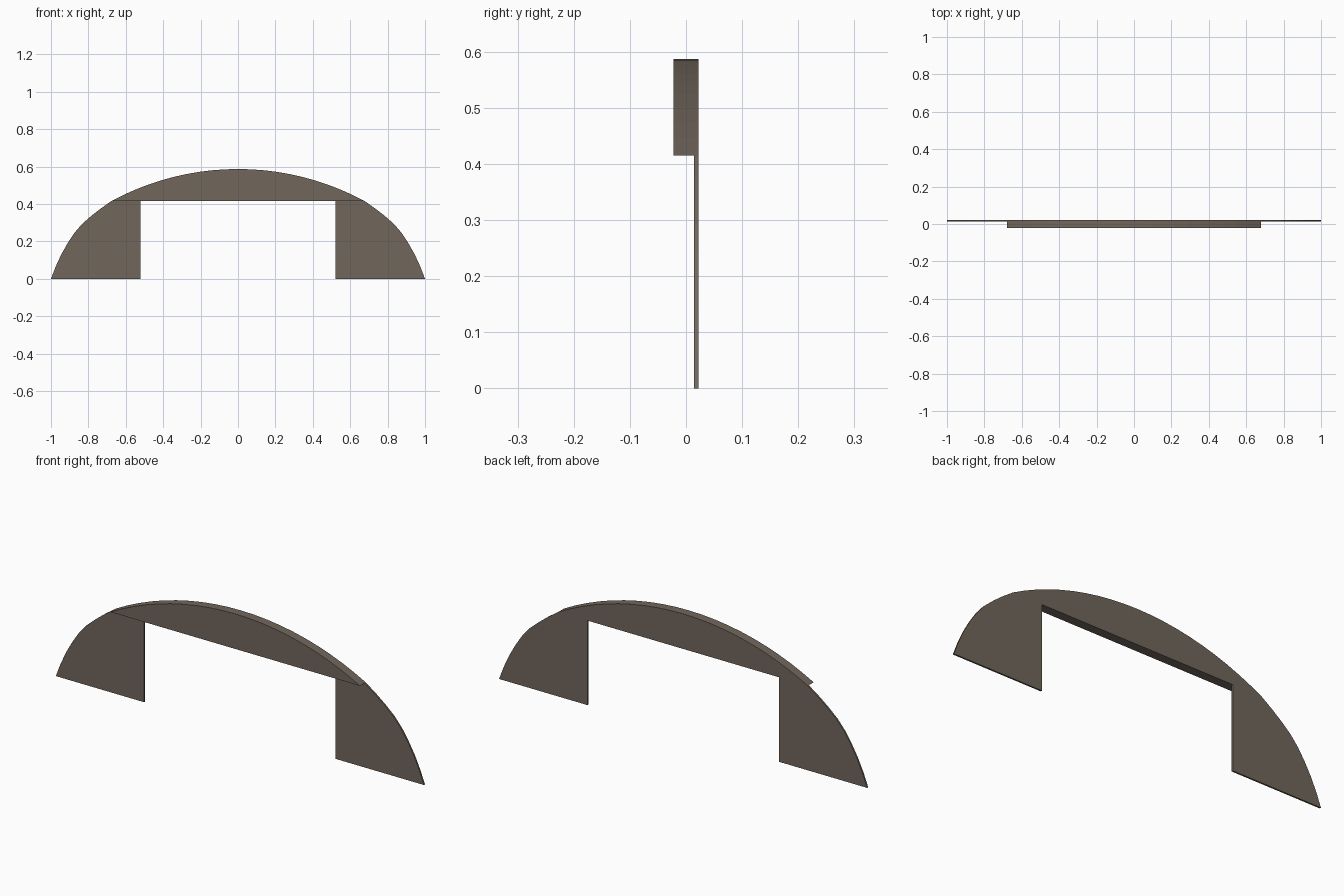
import bpy, bmesh, math

if "Cube" in bpy.data.objects:
    bpy.data.objects.remove(bpy.data.objects["Cube"])

mat = bpy.data.materials.new("weathered grey brown")
mat.diffuse_color = (0.165, 0.135, 0.108, 1)
mat.use_nodes = True
mat.node_tree.nodes["Principled BSDF"].inputs["Base Color"].default_value = mat.diffuse_color

SPRING_X, SPRING_Z, TOP = 0.678, 0.415, 0.587   # ends and crown of the upper arc
OPEN_X = 0.52                                   # half width of the opening
FRONT, PLATE, BACK = -0.0225, 0.0145, 0.0225


def upper_arc(n=20):
    """Circular arc from the right springing point over to the left one."""
    rise = TOP - SPRING_Z
    r = (SPRING_X ** 2 + rise ** 2) / (2 * rise)
    a = math.asin(SPRING_X / r)
    return [(r * math.sin(a - 2 * a * i / n),
             TOP - r + r * math.cos(a - 2 * a * i / n)) for i in range(n + 1)]


def extrude_profile(name, pts, y0, y1):
    """Solid from an x-z outline, extruded along y."""
    bm = bmesh.new()
    face = bm.faces.new([bm.verts.new((x, y0, z)) for x, z in pts])
    ext = bmesh.ops.extrude_face_region(bm, geom=[face])
    moved = [g for g in ext["geom"] if isinstance(g, bmesh.types.BMVert)]
    bmesh.ops.translate(bm, verts=moved, vec=(0, y1 - y0, 0))
    bmesh.ops.recalc_face_normals(bm, faces=bm.faces)
    me = bpy.data.meshes.new(name)
    bm.to_mesh(me)
    bm.free()
    me.materials.append(mat)
    ob = bpy.data.objects.new(name, me)
    bpy.context.collection.objects.link(ob)
    return ob


# Thin backing plate: flared shoulders, arched top, rectangular opening
shoulder = [(1, 0), (0.975, 0.065), (0.945, 0.13), (0.91, 0.192), (0.875, 0.245),
            (0.835, 0.292), (0.785, 0.336), (0.735, 0.375)]
outline = shoulder + upper_arc() + [(-x, z) for x, z in reversed(shoulder)]
opening = [(-OPEN_X, 0), (-OPEN_X, SPRING_Z), (OPEN_X, SPRING_Z), (OPEN_X, 0)]
extrude_profile("backing_plate", outline + opening, PLATE, BACK)

# Thick arched header standing proud of the plate
extrude_profile("arched_header", upper_arc(), FRONT, PLATE)
